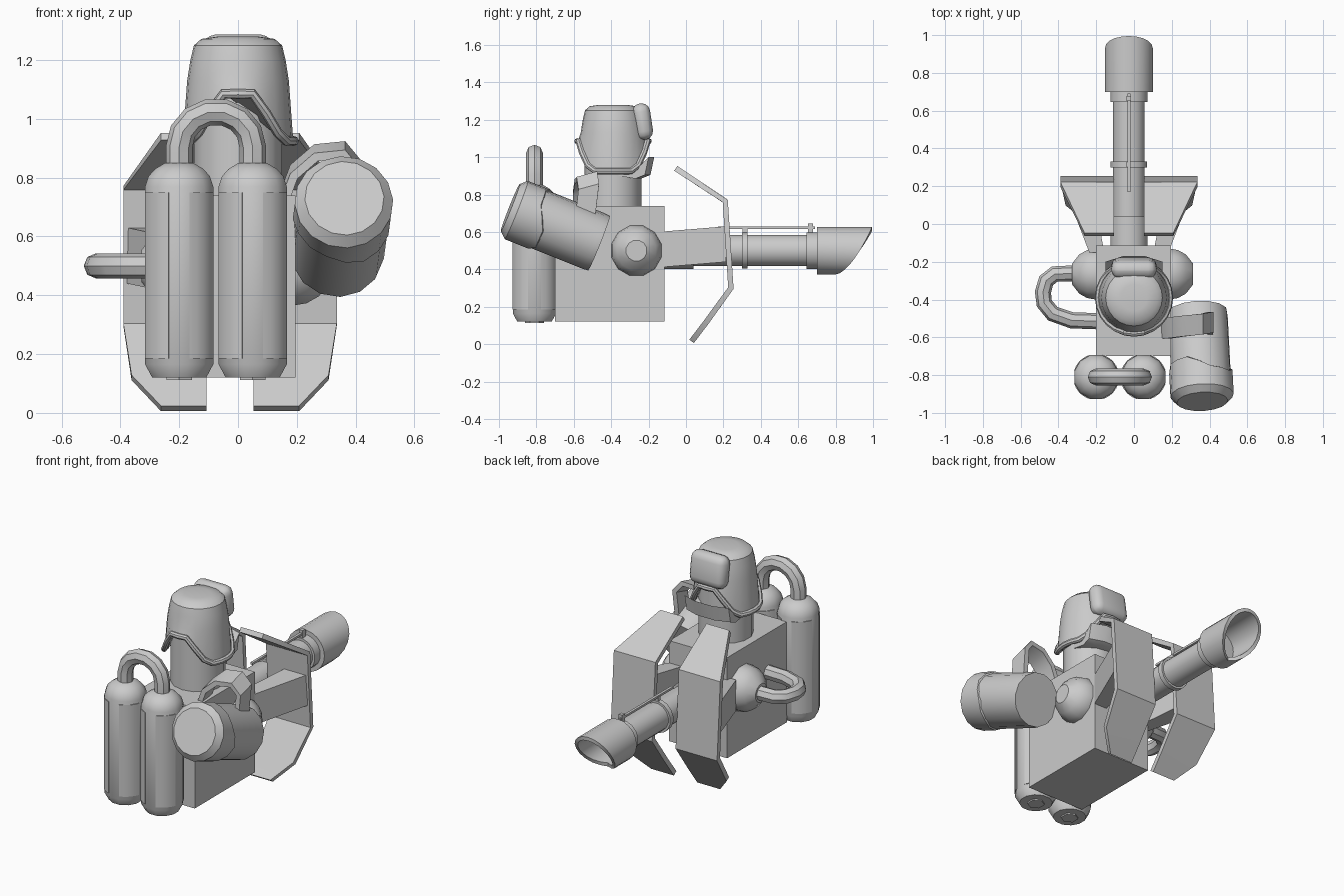
import bpy, bmesh, math
from mathutils import Vector

if "Cube" in bpy.data.objects:
    bpy.data.objects.remove(bpy.data.objects["Cube"])

CX = -0.027  # gun centre line


def mesh(name, verts, faces):
    bm = bmesh.new()
    vs = [bm.verts.new(v) for v in verts]
    for f in faces:
        bm.faces.new([vs[i] for i in f])
    bmesh.ops.recalc_face_normals(bm, faces=bm.faces)
    me = bpy.data.meshes.new(name)
    bm.to_mesh(me)
    bm.free()
    ob = bpy.data.objects.new(name, me)
    bpy.context.collection.objects.link(ob)
    return ob


def loft(name, rings, closed=False):
    """Skin equal-length rings; cap both ends unless closed into a loop."""
    n = len(rings[0])
    faces = []
    for k in range(len(rings) if closed else len(rings) - 1):
        a, b = k * n, (k + 1) % len(rings) * n
        faces += [(a + i, a + (i + 1) % n, b + (i + 1) % n, b + i) for i in range(n)]
    if not closed:
        faces += [tuple(range(n)), tuple(range((len(rings) - 1) * n, len(rings) * n))]
    return mesh(name, [v for r in rings for v in r], faces)


def revolve(name, profile, origin, axis, seg=12):
    """Lathe (radius, height) points around an axis."""
    q = Vector((0, 0, 1)).rotation_difference(Vector(axis))
    rings = [[Vector(origin) + q @ Vector((r * math.cos(t), r * math.sin(t), h))
              for t in (2 * math.pi * (i + .5) / seg for i in range(seg))] for r, h in profile]
    return loft(name, rings)


def box(name, x0, x1, y0, y1, z0, z1):
    return loft(name, [[(x0, y0, z), (x1, y0, z), (x1, y1, z), (x0, y1, z)] for z in (z0, z1)])


def pipe(name, pts, r, cyclic=False):
    cu = bpy.data.curves.new(name, 'CURVE')
    cu.dimensions = '3D'
    cu.bevel_depth, cu.bevel_resolution, cu.use_fill_caps = r, 2, True
    sp = cu.splines.new('POLY')
    sp.points.add(len(pts) - 1)
    for p, c in zip(sp.points, pts):
        p.co = (*c, 1)
    sp.use_cyclic_u = cyclic
    ob = bpy.data.objects.new(name, cu)
    bpy.context.collection.objects.link(ob)


# body and shoulder joints
box("body", -0.2, 0.195, -0.70, -0.115, 0.12, 0.74)
ball = [(0.14 * math.cos(math.radians(a)), 0.14 * math.sin(math.radians(a)))
        for a in (-66, -40, -20, 0, 20, 40, 66)]
for side, x in ((-1, -0.2), (1, 0.185)):
    revolve("shoulder_ball", ball, (x, -0.265, 0.5), (side, 0, 0), 12)
pipe("side_hose", [(-0.28, -0.26, .5), (-0.42, -0.265, .5), (-0.465, -0.3, .5), (-0.482, -0.36, .5),
                   (-0.475, -0.42, .5), (-0.43, -0.475, .5), (-0.33, -0.51, .5), (-0.18, -0.515, .5)], 0.043)

# twin tanks with raised panels
for tx in (-0.2, 0.05):
    revolve("tank", [(.095, .12), (.12, .165), (.12, .77), (.108, .805), (.085, .83), (.05, .85)],
            (tx, -0.81, 0), (0, 0, 1), 12)
    revolve("tank_plug", [(.05, .112), (.05, .13)], (tx, -0.81, 0), (0, 0, 1), 6)
    for mid in (45, 135, 225, 315):
        arc = [math.radians(mid + d) for d in (-28, -15, 0, 15, 28)]
        loft("tank_panel", [[(tx + r * math.cos(a), -0.81 + r * math.sin(a), z)
                             for r, seq in ((.122, arc), (.112, arc[::-1])) for a in seq]
                            for z in (.185, .75)])
arch = [(-0.2, -0.81, .82)]
arch += [(-0.075 - .125 * math.cos(t), -0.81, .905 + .12 * math.sin(t))
         for t in (math.pi * i / 7 for i in range(8))]
pipe("tank_pipe", arch + [(0.05, -0.81, .82)], 0.045)

# tilted canister, its cap and carrying strap
c0, c1 = Vector((.362, -0.94, .73)), Vector((.337, -0.465, .54))
L = (c1 - c0).length
revolve("canister", [(.16, .12), (.16, L - .03), (.157, L)], c0, c1 - c0, 14)
q = Vector((0, 0, 1)).rotation_difference(c1 - c0)
cap = []
for r, h, wave in ((.135, 0, 0), (.168, .035, 0), (.168, .17, .03), (.158, .175, .03)):
    cap.append([c0 + q @ Vector((r * math.cos(t), r * math.sin(t),
                                 h + wave * max(-1, min(1, 1.6 * math.sin(2 * t)))))
                for t in (2 * math.pi * i / 16 for i in range(16))])
loft("canister_cap", cap)
strap = [(.16, -0.55, .74), (.19, -0.55, .82), (.265, -0.54, .885), (.36, -0.53, .895),
         (.405, -0.52, .84), (.40, -0.54, .67)]
rings = []
for i, p in enumerate(strap):
    d = (Vector(strap[min(i + 1, 5)]) - Vector(strap[max(i - 1, 0)])).normalized()
    n = Vector((-d.z, 0, d.x)).normalized() * .015
    w = Vector((0, .055, .015))
    rings.append([Vector(p) + a * n + b * w for a, b in ((1, 1), (1, -1), (-1, -1), (-1, 1))])
loft("canister_strap", rings)

# barrel with collars and sight rail
Y = (0, 1, 0)
gun = (CX, 0, .5)
revolve("receiver", [(.1, -0.13), (.1, .04)], gun, Y, 16)
revolve("barrel", [(.085, -0.12), (.085, .72)], gun, Y, 16)
revolve("barrel_ring", [(.098, .30), (.098, .33)], gun, Y, 16)
revolve("muzzle_collar", [(.1, .645), (.1, .72)], gun, Y, 16)
box("sight_rail", CX - .008, CX + .008, .17, .69, .615, .628)
for y, z in ((.315, .625), (.665, .645)):
    box("sight_post", CX - .012, CX + .012, y - .013, y + .013, .58, z)

# slanted hollow muzzle
N = 20
rings = []
for r, y in ((.127, .70), (.127, None), (.105, None), (.1, .73)):
    ring = []
    for i in range(N):
        t = 2 * math.pi * i / N
        end = .80 + .195 * ((1 + math.sin(t)) / 2) ** .6
        ring.append((CX + r * math.cos(t), end if y is None else y, .5 + r * math.sin(t)))
    rings.append(ring)
loft("muzzle", rings)

# bent shield plates and their brackets
stations = [(-0.055, .94, .235), (.21, .765, .363), (.24, .30, .363), (.11, .12, .335), (.03, .015, .235)]
for s in (-1, 1):
    v = [(CX + s * x, y, z) for y, z, o in stations for x in (.08, o)]
    ob = mesh("shield_plate", v, [(2 * i, 2 * i + 1, 2 * i + 3, 2 * i + 2) for i in range(4)])
    mod = ob.modifiers.new("thickness", 'SOLIDIFY')
    mod.thickness, mod.offset = .03, 0
    loft("shield_bracket", [[(CX + s * x, y, z) for x, z in ((xi, z0), (xo, z0), (xo, z1), (xi, z1))]
                            for y, xi, xo, z0, z1 in ((-0.15, .13, .21, .41, .60), (.215, .2, .35, .44, .63))])

# neck, chin guard
HY = -0.39
revolve("neck", [(.153, .72), (.153, 1.1)], (0, HY, 0), (0, 0, 1), 14)
chin = [(-0.33, .90), (-0.24, .885), (-0.19, .905), (-0.17, 1.0), (-0.225, .945), (-0.33, .96)]
loft("chin_guard", [[(x, y + dy, z) for y, z in chin]
                    for x, dy in ((-.15, -.03), (-.06, 0), (.06, 0), (.15, -.03))])

# cap with ear flaps, trim and brow pad
M = 24


def hat_ring(r, z=None):
    out = []
    for i in range(M):
        t = 2 * math.pi * i / M
        k = max(0, min(1, (abs(math.cos(t)) - .3) / .5))
        out.append((r * math.cos(t), HY + r * math.sin(t), 1.085 - .16 * k if z is None else z))
    return out


loft("hat", [hat_ring(.168), hat_ring(.188), hat_ring(.173, 1.13), hat_ring(.162, 1.2),
             hat_ring(.15, 1.25), hat_ring(.125, 1.272), hat_ring(.07, 1.28)])
pipe("hat_trim", hat_ring(.19), .017, True)
pad = box("brow_pad", -.12, .12, -.048, .048, -.098, .098)
pad.location, pad.rotation_euler = (0, -0.232, 1.19), (.15, 0, 0)
bev = pad.modifiers.new("round", 'BEVEL')
bev.width, bev.segments = .045, 3

# shading
bpy.ops.object.select_all(action='DESELECT')
for ob in bpy.context.scene.objects:
    ob.select_set(True)
    bpy.context.view_layer.objects.active = ob
bpy.ops.object.convert(target='MESH')
bpy.ops.object.shade_smooth_by_angle(angle=math.radians(35))
